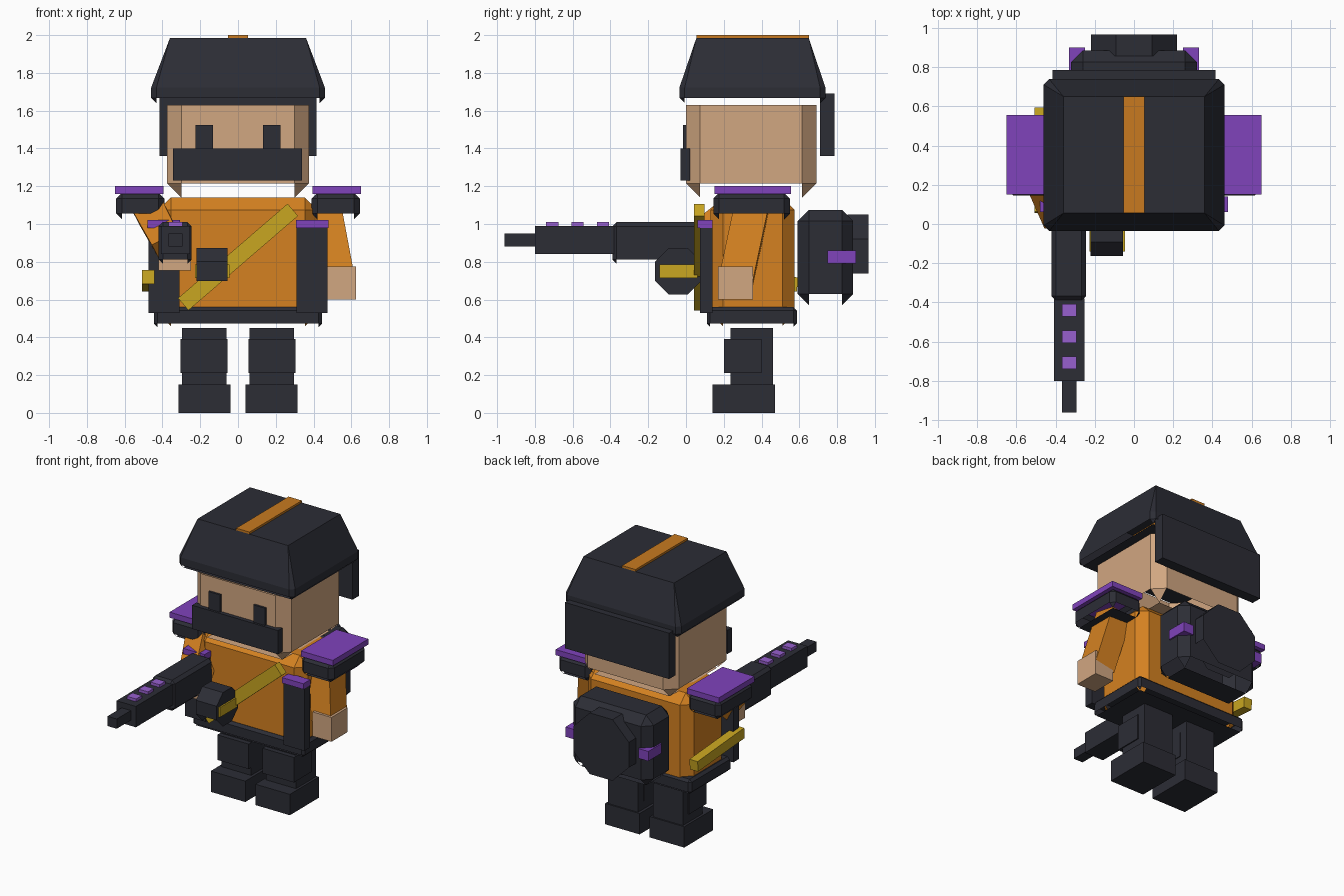
import bpy, bmesh, math
from mathutils import Vector, Matrix

cube = bpy.data.objects.get("Cube")
if cube:
    bpy.data.objects.remove(cube, do_unlink=True)


def material(name, rgb):
    m = bpy.data.materials.new(name)
    m.use_nodes = True
    m.diffuse_color = (*rgb, 1)
    m.node_tree.nodes["Principled BSDF"].inputs["Base Color"].default_value = (*rgb, 1)
    return m


DARK = material("charcoal", (0.025, 0.026, 0.036))
ORANGE = material("orange", (0.66, 0.22, 0.015))
STRIPE = material("deep orange", (0.58, 0.195, 0.014))
SKIN = material("skin", (0.64, 0.385, 0.22))
PURPLE = material("purple", (0.215, 0.056, 0.5))
LILAC = material("light purple", (0.31, 0.115, 0.62))
YELLOW = material("yellow", (0.58, 0.38, 0.015))


def finish(bm, name, mat):
    mesh = bpy.data.meshes.new(name)
    bm.to_mesh(mesh)
    bm.free()
    mesh.materials.append(mat)
    obj = bpy.data.objects.new(name, mesh)
    bpy.context.collection.objects.link(obj)
    return obj


def unit_box(x, y, z):
    """Box mesh from (low, high) pairs."""
    bm = bmesh.new()
    bmesh.ops.create_cube(bm, size=1)
    for v in bm.verts:
        v.co = [lo + (c + 0.5) * (hi - lo) for c, (lo, hi) in zip(v.co, (x, y, z))]
    return bm


def box(name, mat, x, y, z):
    return finish(unit_box(x, y, z), name, mat)


def chamfer(name, mat, x, y, z, b, crown=None, open_top=False):
    """Chamfered box whose lower edge strips are open; crown lifts the top face."""
    bm = unit_box(x, y, z)
    bmesh.ops.bevel(bm, geom=bm.edges[:], offset=b, segments=1, affect='EDGES')
    bm.normal_update()
    gone = [f for f in bm.faces if len(f.verts) == 4 and -0.9 < f.normal.z < -0.1]
    if open_top:
        gone += [f for f in bm.faces if 0.1 < f.normal.z < 0.9]
    bmesh.ops.delete(bm, geom=gone, context='FACES')
    if crown:
        cx, cy, cz = crown
        mid = sum(y) / 2
        for v in bm.verts:
            if v.co.z > z[1] - 0.001:
                v.co = (cx[v.co.x > 0], cy[v.co.y > mid], cz)
    return finish(bm, name, mat)


def bar(name, mat, start, end, wide, deep, taper=1.0):
    """Square-section bar from start to end."""
    a, e = Vector(start), Vector(end)
    bm = bmesh.new()
    bmesh.ops.create_cube(bm, size=1)
    for v in bm.verts:
        k = taper if v.co.z > 0 else 1
        v.co = (v.co.x * wide * k, v.co.y * deep * k, v.co.z * (e - a).length)
    axis = (e - a).normalized()
    side = Vector((0, 1, 0)).cross(axis).normalized()
    turn = Matrix((side, axis.cross(side), axis)).transposed().to_4x4()
    bm.transform(Matrix.Translation((a + e) / 2) @ turn)
    return finish(bm, name, mat)


def drum(name, mat, centre, apothem, length, turn):
    """Eight-sided drum, open along its underside."""
    bm = bmesh.new()
    r = apothem / math.cos(math.pi / 8)
    bmesh.ops.create_cone(bm, cap_ends=True, segments=8, radius1=r, radius2=r, depth=length)
    bm.transform(Matrix.Rotation(math.pi / 8, 4, 'Z'))
    bm.transform(Matrix.Translation(centre) @ Matrix.Rotation(math.pi / 2, 4, turn))
    bm.normal_update()
    gone = [f for f in bm.faces if f.normal.z < -0.1]
    bmesh.ops.delete(bm, geom=gone, context='FACES')
    return finish(bm, name, mat)


# Parts that repeat on both sides
for side, s in (("left", 1), ("right", -1)):
    def span(lo, hi):
        return tuple(sorted((s * lo, s * hi)))

    box(side + "_boot", DARK, span(0.04, 0.315), (0.14, 0.47), (0, 0.15))
    box(side + "_leg", DARK, span(0.06, 0.297), (0.235, 0.46), (0.15, 0.45))
    box(side + "_knee_pad", DARK, span(0.055, 0.305), (0.2, 0.4), (0.21, 0.39))
    box(side + "_chest_pouch", DARK, span(0.31, 0.475), (0.075, 0.14), (0.53, 0.98))
    box(side + "_pouch_flap", PURPLE, span(0.308, 0.478), (0.06, 0.14), (0.98, 1.02))
    chamfer(side + "_shoulder_base", DARK, span(0.39, 0.645), (0.145, 0.55), (1.025, 1.165), 0.03)
    box(side + "_shoulder_plate", PURPLE, span(0.395, 0.65), (0.15, 0.555), (1.16, 1.2))
    box(side + "_eye", DARK, span(0.133, 0.225), (-0.015, 0.02), (1.36, 1.525))
    box(side + "_pack_buckle", PURPLE, span(0.25, 0.33), (0.75, 0.9), (0.79, 0.86))

# Torso and belt
chamfer("torso", ORANGE, (-0.42, 0.42), (0.13, 0.575), (0.46, 1.14), 0.065)
chamfer("belt", DARK, (-0.445, 0.445), (0.11, 0.587), (0.455, 0.56), 0.018)
bar("chest_strap", YELLOW, (-0.29, 0.07, 0.575), (0.29, 0.07, 1.075), 0.085, 0.055)
bar("side_strap", YELLOW, (-0.475, 0.59, 0.68), (-0.475, 0.06, 0.72), 0.065, 0.075)

# Arms and hands
bar("left_sleeve", ORANGE, (0.465, 0.35, 1.1), (0.54, 0.265, 0.7), 0.16, 0.18, 1.0)
box("left_hand", SKIN, (0.475, 0.625), (0.17, 0.355), (0.6, 0.775))
bar("right_sleeve", ORANGE, (-0.475, 0.32, 1.09), (-0.36, 0.03, 0.87), 0.17, 0.18, 0.9)
box("right_hand", SKIN, (-0.42, -0.25), (-0.07, 0.06), (0.755, 0.93))

# Head, face and helmet
chamfer("head", SKIN, (-0.375, 0.375), (0, 0.69), (1.14, 1.705), 0.075, open_top=True)
box("face_mask", DARK, (-0.345, 0.34), (-0.03, 0.02), (1.23, 1.4))
chamfer("helmet", DARK, (-0.46, 0.46), (-0.035, 0.738), (1.64, 1.75), 0.028,
        crown=((-0.36, 0.36), (0.055, 0.65), 1.985))
box("helmet_stripe", STRIPE, (-0.053, 0.053), (0.055, 0.65), (1.97, 2.0))
box("neck_guard", DARK, (-0.415, 0.415), (0.71, 0.785), (1.36, 1.69))

# Backpack
chamfer("backpack", DARK, (-0.32, 0.32), (0.59, 0.885), (0.57, 1.075), 0.06)
drum("backpack_drum", DARK, (0, 0.91, 0.83), 0.22, 0.11, 'X')

# Gun
chamfer("gun_body", DARK, (-0.42, -0.245), (-0.39, 0.07), (0.79, 1.01), 0.022)
box("gun_barrel", DARK, (-0.407, -0.253), (-0.8, -0.38), (0.84, 0.99))
box("gun_muzzle", DARK, (-0.367, -0.293), (-0.96, -0.79), (0.88, 0.95))
for i in range(3):
    y = -0.44 - 0.134 * i
    box(f"gun_light_{i + 1}", LILAC, (-0.367, -0.293), (y - 0.032, y + 0.032), (0.98, 1.01))

# Ammunition drum with its band
drum("ammo_drum", DARK, (-0.138, -0.041, 0.75), 0.122, 0.165, 'Y')
box("ammo_band", YELLOW, (-0.228, -0.045), (-0.14, 0.06), (0.715, 0.785))
